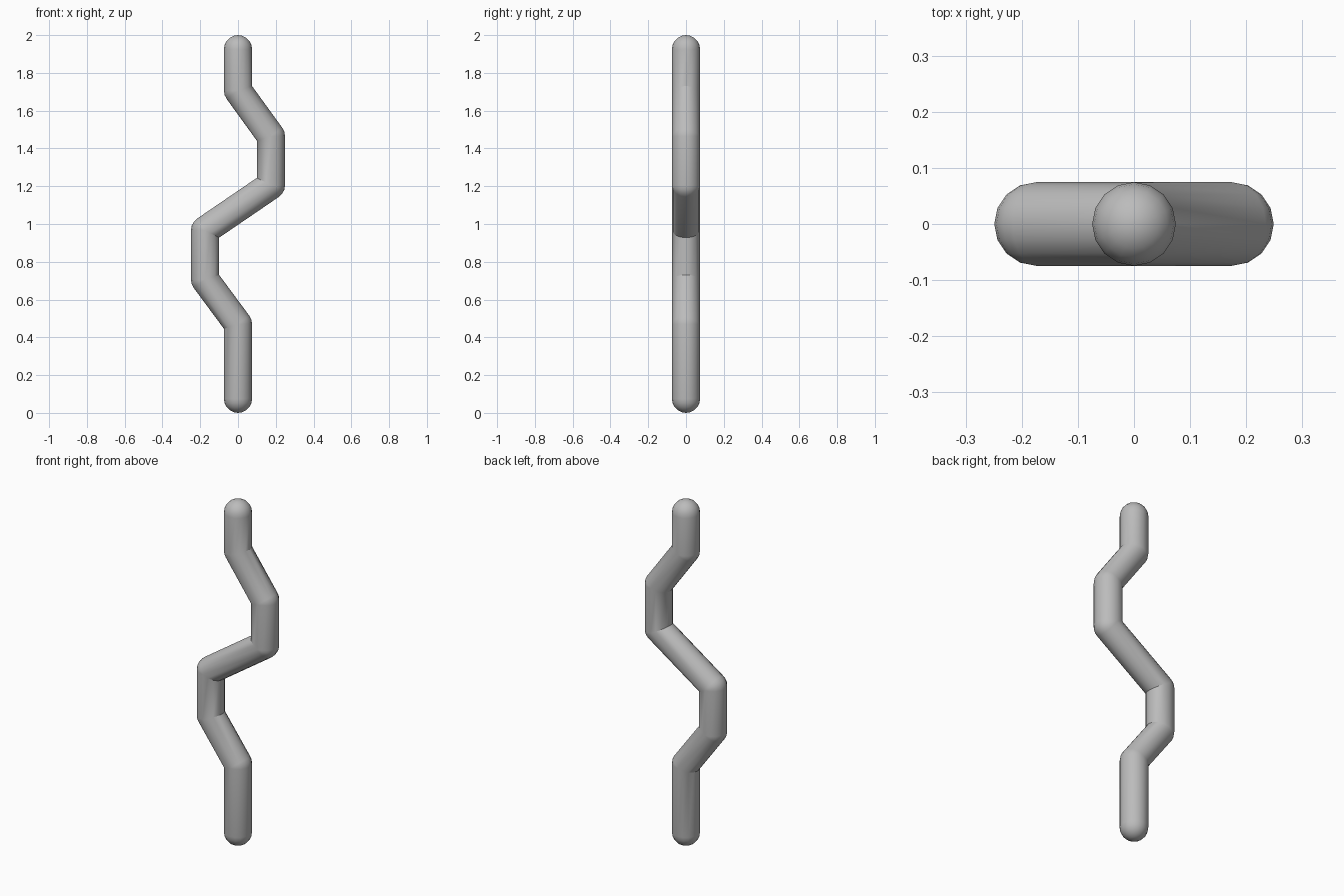
import bpy
import bmesh
import math
from mathutils import Vector

cube = bpy.data.objects.get("Cube")
if cube:
    bpy.data.objects.remove(cube, do_unlink=True)

RADIUS = 0.0745
SIDES = 16
CAP_STEPS = 5
SWAY = 0.1745

# Centre line of the bent rod, as x and z
path = [(0, RADIUS), (0, 0.47), (-SWAY, 0.706), (-SWAY, 0.967),
        (SWAY, 1.205), (SWAY, 1.465), (0, 1.706), (0, 2 - RADIUS)]
points = [Vector((x, 0, z)) for x, z in path]
leans = [math.atan2(b.x - a.x, b.z - a.z) for a, b in zip(points, points[1:])]


def across(lean):
    return Vector((math.cos(lean), 0, -math.sin(lean)))


def cap_rings(centre, direction):
    """Hemisphere rings from the rim to the pole."""
    rings = []
    for step in range(CAP_STEPS + 1):
        tilt = math.pi / 2 * step / CAP_STEPS
        size = RADIUS * math.cos(tilt)
        middle = centre + Vector((0, 0, direction * RADIUS * math.sin(tilt)))
        rings.append([middle + Vector((size * math.cos(a), size * math.sin(a), 0))
                      for a in angles])
    return rings


def joint_rings(centre, before, after):
    """Round the outside of a bend and mitre its inside."""
    turn = after - before
    steps = max(2, round(abs(turn) / math.radians(20)))
    mitre = across((before + after) / 2) / math.cos(turn / 2)
    rings = []
    for step in range(steps + 1):
        outer = across(before + turn * step / steps)
        ring = []
        for a in angles:
            side = math.cos(a)
            axis = mitre if side * turn > 0 else outer
            ring.append(centre + axis * side * RADIUS
                        + Vector((0, math.sin(a) * RADIUS, 0)))
        rings.append(ring)
    return rings


# Sweep the rings from bottom cap to top cap
angles = [2 * math.pi * i / SIDES for i in range(SIDES)]
rings = cap_rings(points[0], -1)[::-1]
for centre, before, after in zip(points[1:-1], leans, leans[1:]):
    rings += joint_rings(centre, before, after)
rings += cap_rings(points[-1], 1)

bm = bmesh.new()
loops = [[bm.verts.new(co) for co in ring] for ring in rings]
for low, high in zip(loops, loops[1:]):
    for i in range(SIDES):
        j = (i + 1) % SIDES
        bm.faces.new((low[i], low[j], high[j], high[i]))
bmesh.ops.remove_doubles(bm, verts=bm.verts, dist=0.0001)
bmesh.ops.recalc_face_normals(bm, faces=bm.faces)
mesh = bpy.data.meshes.new("bent_rod")
bm.to_mesh(mesh)
bm.free()

# Plain grey finish
grey = bpy.data.materials.new("light_grey")
grey.use_nodes = True
colour = (0.5, 0.5, 0.5, 1)
grey.diffuse_color = colour
grey.node_tree.nodes["Principled BSDF"].inputs["Base Color"].default_value = colour
mesh.materials.append(grey)

rod = bpy.data.objects.new("bent_rod", mesh)
bpy.context.collection.objects.link(rod)
bpy.ops.object.select_all(action='DESELECT')
rod.select_set(True)
bpy.context.view_layer.objects.active = rod
bpy.ops.object.shade_smooth_by_angle(angle=math.radians(30))
